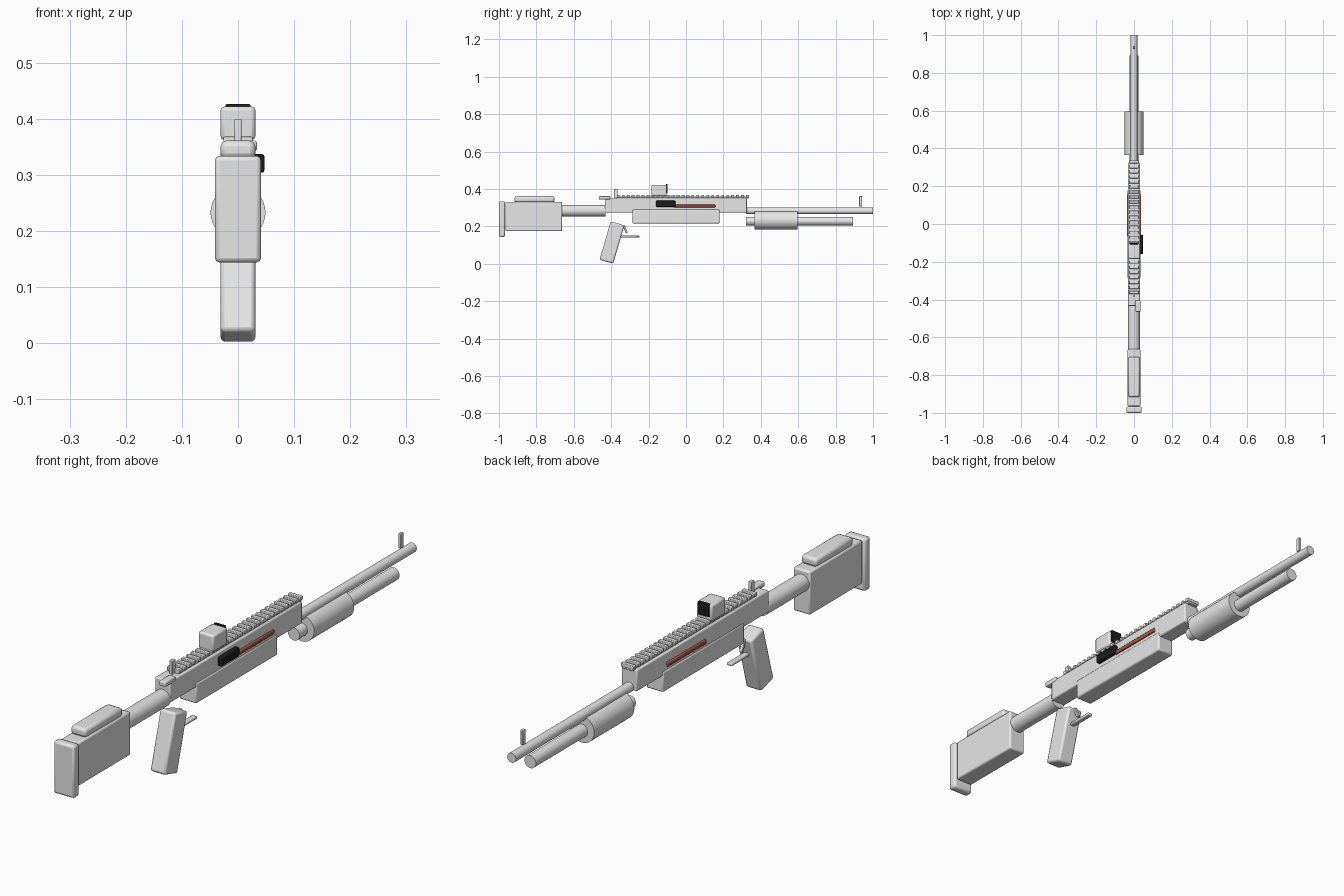
import bpy
import math
from mathutils import Matrix

if "Cube" in bpy.data.objects:
    bpy.data.objects.remove(bpy.data.objects["Cube"], do_unlink=True)


def make_material(name, rgb):
    mat = bpy.data.materials.new(name)
    mat.use_nodes = True
    mat.diffuse_color = (*rgb, 1)
    bsdf = next(n for n in mat.node_tree.nodes if n.type == "BSDF_PRINCIPLED")
    bsdf.inputs["Base Color"].default_value = (*rgb, 1)
    return mat


GREY = make_material("light grey", (0.8, 0.8, 0.8))
BLACK = make_material("black", (0.012, 0.012, 0.012))
RED = make_material("rust red", (0.4, 0.1, 0.06))


def finish(obj, name, mat):
    obj.name = obj.data.name = name
    obj.data.materials.append(mat)
    bpy.ops.object.shade_smooth_by_angle(angle=math.radians(35))
    return obj


def box(name, x, y, z, mat=GREY, bevel=0.004, tilt=0):
    """Bevelled block from (min, max) ranges, tilted about x in degrees."""
    centre = [(a + b) / 2 for a, b in (x, y, z)]
    size = [b - a for a, b in (x, y, z)]
    bpy.ops.mesh.primitive_cube_add(size=1, location=centre)
    obj = bpy.context.object
    obj.data.transform(Matrix.Diagonal((*size, 1)))
    obj.rotation_euler.x = math.radians(tilt)
    if bevel:
        mod = obj.modifiers.new("Bevel", "BEVEL")
        mod.width = bevel
        mod.segments = 2
    return finish(obj, name, mat)


def tube(name, radius, y, z, sides=32):
    """Cylinder running along y."""
    bpy.ops.mesh.primitive_cylinder_add(
        vertices=sides, radius=radius, depth=y[1] - y[0],
        location=(0, (y[0] + y[1]) / 2, z), rotation=(math.pi / 2, 0, 0))
    return finish(bpy.context.object, name, GREY)


def wide(half):
    return (-half, half)


# Shoulder stock
box("butt_pad", wide(0.041), (-1.0, -0.967), (0.144, 0.334), bevel=0.008)
box("stock_body", wide(0.034), (-0.965, -0.662), (0.174, 0.331), bevel=0.006)
box("cheek_rest", wide(0.031), (-0.917, -0.703), (0.329, 0.361), bevel=0.01)
tube("stock_tube", 0.031, (-0.67, -0.43), 0.284)

# Receiver
box("receiver", wide(0.031), (-0.433, 0.325), (0.273, 0.352), bevel=0.005)
box("lower_receiver", wide(0.034), (-0.287, 0.18), (0.215, 0.29), bevel=0.006)
box("safety_lever", (0.008, 0.034), (-0.465, -0.405), (0.343, 0.361))
box("slot_strip", wide(0.038), (-0.065, 0.157), (0.301, 0.316), RED, 0.003)
box("bolt_handle", (0.028, 0.047), (-0.16, -0.057), (0.304, 0.337), BLACK)

# Grip and trigger
box("grip", wide(0.031), (-0.434, -0.358), (0.007, 0.22), bevel=0.008, tilt=-16)
box("trigger", wide(0.006), (-0.33, -0.32), (0.162, 0.208), bevel=0.002, tilt=22)
box("trigger_guard", wide(0.01), (-0.36, -0.248), (0.14, 0.15), bevel=0.003)

# Top rail with repeated teeth
box("rail_base", wide(0.022), (-0.37, 0.335), (0.348, 0.359), bevel=0.002)
tooth = box("rail_teeth", wide(0.026), (-0.37, -0.355), (0.355, 0.368), bevel=0.002)
array = tooth.modifiers.new("Array", "ARRAY")
array.use_relative_offset = False
array.use_constant_offset = True
array.constant_offset_displace = (0, 0.0266, 0)
array.count = 27

# Sights
box("optic_body", wide(0.031), (-0.185, -0.103), (0.362, 0.422), bevel=0.007)
box("optic_lens", wide(0.022), (-0.108, -0.099), (0.378, 0.426), BLACK, 0.002)
box("rear_sight", wide(0.006), (-0.385, -0.365), (0.35, 0.4), bevel=0.002)
box("front_sight", wide(0.005), (0.926, 0.942), (0.307, 0.361), bevel=0.002)

# Barrel group
tube("barrel", 0.0175, (0.32, 1.0), 0.283)
tube("magazine_tube", 0.023, (0.32, 0.893), 0.228)
tube("pump_grip", 0.049, (0.366, 0.596), 0.233)
